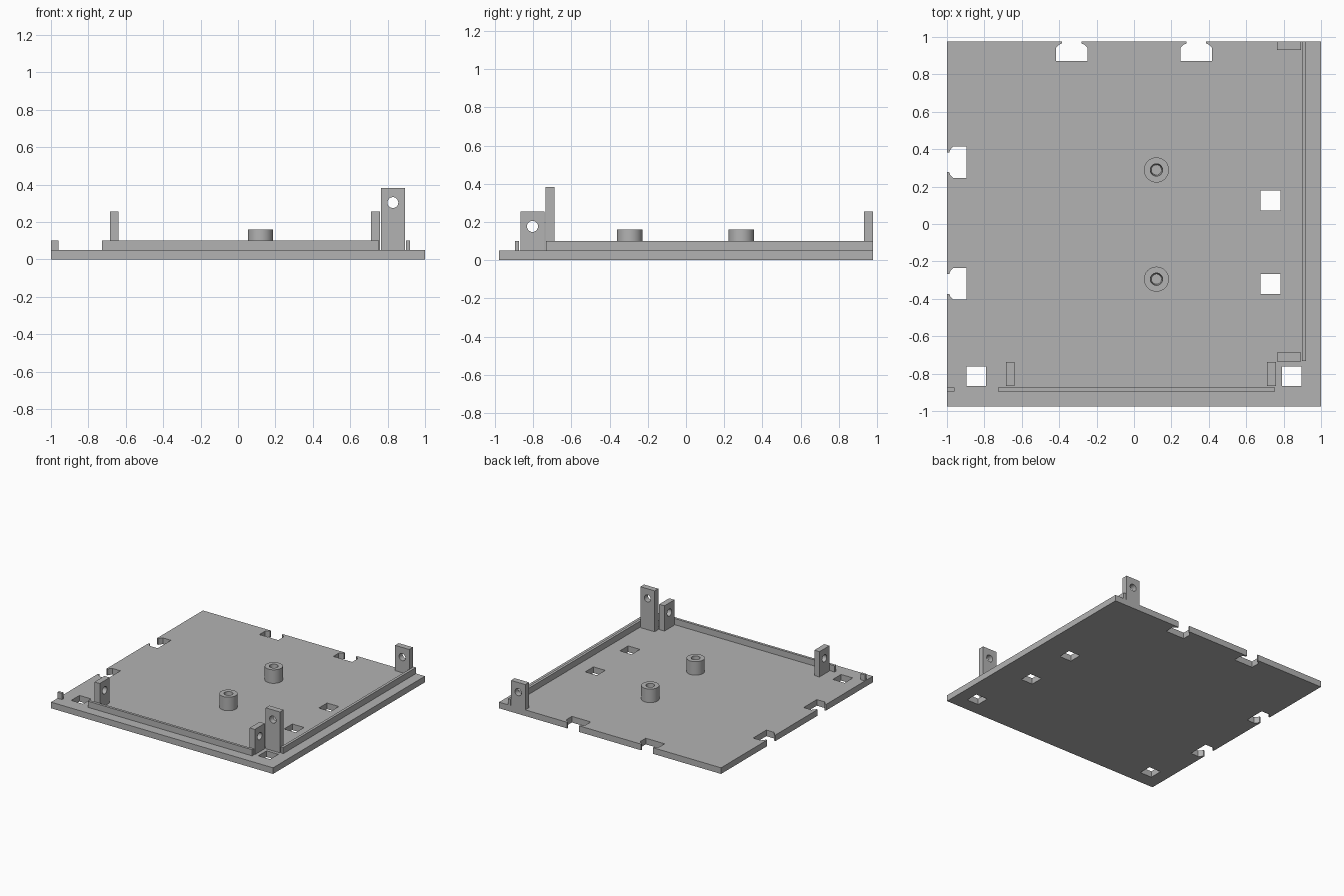
import bpy, bmesh, math
from mathutils import Matrix, Vector

cube = bpy.data.objects.get("Cube")
if cube:
    bpy.data.objects.remove(cube, do_unlink=True)

grey = bpy.data.materials.new("plain grey")
grey.use_nodes = True
COLOUR = (0.45, 0.45, 0.45, 1)
grey.diffuse_color = COLOUR
grey.node_tree.nodes["Principled BSDF"].inputs["Base Color"].default_value = COLOUR

FLOOR = 0.05
HALF_Y = 0.977


def extrude(name, loops, thickness, matrix):
    """Fill the first loop, leave the others open, and thicken evenly both ways."""
    curve = bpy.data.curves.new(name, 'CURVE')
    curve.dimensions = '2D'
    curve.fill_mode = 'BOTH'
    curve.extrude = thickness / 2
    for loop in loops:
        spline = curve.splines.new('POLY')
        spline.points.add(len(loop) - 1)
        for point, (x, y) in zip(spline.points, loop):
            point.co = (x, y, 0, 1)
        spline.use_cyclic_u = True
    temp = bpy.data.objects.new(name + "_outline", curve)
    bpy.context.collection.objects.link(temp)
    mesh = bpy.data.meshes.new_from_object(temp.evaluated_get(bpy.context.evaluated_depsgraph_get()))
    bpy.data.objects.remove(temp, do_unlink=True)
    bm = bmesh.new()
    bm.from_mesh(mesh)
    bmesh.ops.remove_doubles(bm, verts=bm.verts, dist=0.0001)
    bmesh.ops.recalc_face_normals(bm, faces=bm.faces)
    return finish(name, bm, matrix)


def finish(name, bm, matrix):
    mesh = bpy.data.meshes.new(name)
    bm.to_mesh(mesh)
    bm.free()
    mesh.materials.append(grey)
    obj = bpy.data.objects.new(name, mesh)
    bpy.context.collection.objects.link(obj)
    obj.matrix_world = matrix
    bpy.ops.object.select_all(action='DESELECT')
    obj.select_set(True)
    bpy.context.view_layer.objects.active = obj
    bpy.ops.object.shade_smooth_by_angle(angle=math.radians(30))
    return obj


def rect(x0, x1, y0, y1):
    return [(x0, y0), (x1, y0), (x1, y1), (x0, y1)]


def circle(cx, cy, r, n=32):
    return [(cx + r * math.cos(math.tau * i / n), cy + r * math.sin(math.tau * i / n)) for i in range(n)]


def bar(name, x0, x1, y0, y1, z0, z1):
    return extrude(name, [rect(x0, x1, y0, y1)], z1 - z0, Matrix.Translation((0, 0, (z0 + z1) / 2)))


# Base plate: undercut clip notches on the back and left edges
half_notch = [(0.053, 0), (0.053, 0.012), (0.068, 0.018), (0.085, 0.035), (0.085, 0.105)]
notch = half_notch + [(-u, d) for u, d in reversed(half_notch)]
outline = [(-1, -HALF_Y), (1, -HALF_Y), (1, HALF_Y)]
for centre in (0.333, -0.333):
    outline += [(centre + u, HALF_Y - d) for u, d in notch]
outline.append((-1, HALF_Y))
for centre in (0.33, -0.32):
    outline += [(-1 + d, centre + u) for u, d in notch]

# Square windows through the plate
windows = [(0.73, 0.126), (0.73, -0.321), (0.843, -0.814), (-0.843, -0.814)]
holes = [rect(x - 0.053, x + 0.053, y - 0.053, y + 0.053) for x, y in windows]
extrude("base_plate", [outline] + holes, FLOOR, Matrix.Translation((0, 0, FLOOR / 2)))

# Raised ribs along the front and left sides
bar("front_rib", -0.727, 0.754, -0.895, -0.874, FLOOR, 0.1)
bar("front_rib_stub", -1, -0.96, -0.895, -0.874, FLOOR, 0.1)
bar("side_rib", 0.898, 0.92, -0.732, HALF_Y, FLOOR, 0.1)

# Upright tabs, each with a round screw hole
TAB = 0.047
facing_front = Matrix(((1, 0, 0), (0, 0, -1), (0, 1, 0))).to_4x4()
facing_side = Matrix(((0, 0, 1), (1, 0, 0), (0, 1, 0))).to_4x4()


def tab(name, turn, position, height):
    loops = [rect(-0.064, 0.064, 0, height), circle(0, height - 0.079, 0.029)]
    extrude(name, loops, TAB, Matrix.Translation(Vector(position)) @ turn)


tab("front_right_tab", facing_side, (-0.662, -0.803, FLOOR), 0.206)
tab("front_left_tab", facing_side, (0.735, -0.803, FLOOR), 0.206)
tab("tall_corner_tab", facing_front, (0.828, -0.711, FLOOR), 0.333)
tab("back_tab", facing_front, (0.828, HALF_Y - TAB / 2, FLOOR), 0.206)

# Screw bosses: lathed tubes with a slightly tapered bore
profile = [(0.067, 0), (0.067, 0.11), (0.033, 0.11), (0.027, 0)]
for name, y in (("back_boss", 0.289), ("front_boss", -0.295)):
    bm = bmesh.new()
    verts = [bm.verts.new((r, 0, z)) for r, z in profile]
    edges = [bm.edges.new(pair) for pair in zip(verts, verts[1:])]
    bmesh.ops.spin(bm, geom=verts + edges, axis=(0, 0, 1), cent=(0, 0, 0), angle=math.tau, steps=32)
    bmesh.ops.remove_doubles(bm, verts=bm.verts, dist=0.0001)
    bmesh.ops.recalc_face_normals(bm, faces=bm.faces)
    # An open tube has no inside, so turn it by its top ring if needed
    bm.normal_update()
    if any(f.normal.z < -0.9 for f in bm.faces):
        bmesh.ops.reverse_faces(bm, faces=bm.faces)
    finish(name, bm, Matrix.Translation((0.12, y, FLOOR)))
